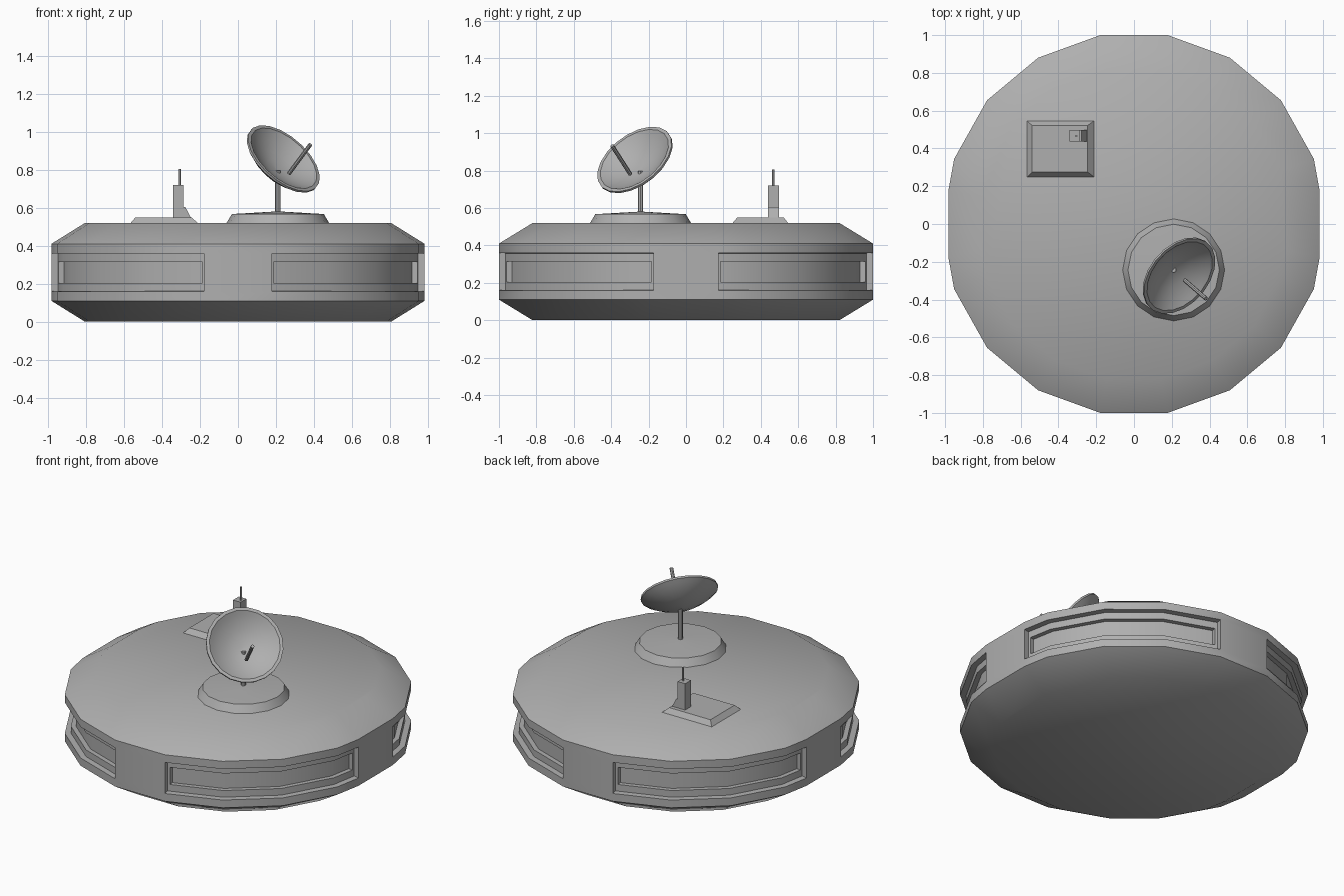
import bpy, bmesh, math
from mathutils import Vector

if "Cube" in bpy.data.objects:
    bpy.data.objects.remove(bpy.data.objects["Cube"])

grey = bpy.data.materials.new("dark_grey")
grey.diffuse_color = (0.43, 0.43, 0.43, 1)
grey.use_nodes = True
grey.node_tree.nodes["Principled BSDF"].inputs["Base Color"].default_value = grey.diffuse_color


def finish(name, bm, smooth=None):
    bmesh.ops.recalc_face_normals(bm, faces=bm.faces[:])
    me = bpy.data.meshes.new(name)
    bm.to_mesh(me)
    bm.free()
    me.materials.append(grey)
    ob = bpy.data.objects.new(name, me)
    bpy.context.collection.objects.link(ob)
    if smooth:
        bpy.ops.object.select_all(action='DESELECT')
        ob.select_set(True)
        bpy.context.view_layer.objects.active = ob
        bpy.ops.object.shade_smooth_by_angle(angle=math.radians(smooth))
    return ob


def loft(bm, rings):
    """Stack closed rings of points, capping both ends; returns faces per band."""
    vs = [[bm.verts.new(p) for p in r] for r in rings]
    n = len(vs[0])
    bands = [[bm.faces.new((a[i], a[(i + 1) % n], b[(i + 1) % n], b[i])) for i in range(n)]
             for a, b in zip(vs, vs[1:])]
    bm.faces.new(vs[0][::-1])
    bm.faces.new(vs[-1])
    return bands


def turned(name, profile, n, loc, axis=(0, 0, 1), smooth=35):
    """Loft circles (radius, height) along an axis starting at loc."""
    q = Vector((0, 0, 1)).rotation_difference(Vector(axis))
    bm = bmesh.new()
    loft(bm, [[q @ Vector((r * math.cos(2 * math.pi * i / n), r * math.sin(2 * math.pi * i / n), h)) + Vector(loc)
               for i in range(n)] for r, h in profile])
    return finish(name, bm, smooth)


def rect(x0, x1, y0, y1, z):
    return [(x0, y0, z), (x1, y0, z), (x1, y1, z), (x0, y1, z)]


def block(name, bottom, top):
    bm = bmesh.new()
    loft(bm, [bottom, top])
    return finish(name, bm)


# Hull: faceted disc with flats on the four sides
quarter = [(0.983, 0.175), (0.952, 0.345), (0.778, 0.655), (0.508, 0.88), (0.178, 1.0)]
outline = []
for sx, sy, step in ((1, 1, 1), (-1, 1, -1), (-1, -1, 1), (1, -1, -1)):
    outline += [(x * sx, y * sy) for x, y in quarter[::step]]
bm = bmesh.new()
levels = [(0.0, 0.82), (0.11, 1), (0.16, 1), (0.36, 1), (0.41, 1), (0.52, 0.82)]
wall = loft(bm, [[(x * s, y * s, z) for x, y in outline] for z, s in levels])[2]
bmesh.ops.recalc_face_normals(bm, faces=bm.faces[:])

# Stepped window recesses, one per quadrant
for q in range(4):
    faces = wall[q * 5:q * 5 + 4]
    for thick, half, scale in ((0.001, 0.098, 0.965), (0.015, 0.055, 1.0), (0.001, 0.055, 0.97)):
        bmesh.ops.inset_region(bm, faces=faces, thickness=thick, use_boundary=True, use_even_offset=True)
        for v in {v for f in faces for v in f.verts}:
            v.co.x *= scale
            v.co.y *= scale
            v.co.z = 0.26 + math.copysign(half, v.co.z - 0.26)
finish("hull", bm, 40)

# Dish pedestal and mast
turned("dish_base", [(0.273, 0.515), (0.242, 0.567), (0.02, 0.58)], 16, (0.21, -0.243, 0))
turned("dish_mast", [(0.014, 0.56), (0.014, 0.797)], 8, (0.21, -0.243, 0))

# Dish: outer bowl, rim lip, inner bowl
R, depth = 0.23, 0.09
axis = Vector((0.57, -0.50, 0.655)).normalized()
outer = [(max(R * t, 0.002), depth * (t * t - 1)) for t in (0, 0.25, 0.5, 0.75, 0.9, 1)]
inner = [((R - 0.02) * t + 0.001, 0.012 - 0.08 * (1 - t * t)) for t in (1, 0.9, 0.75, 0.5, 0.25, 0)]
turned("dish", outer + [(R, 0.012)] + inner, 20, (0.235, -0.27, 0.853), axis)

# Feed rod inside the dish
a, b = Vector((0.268, -0.297, 0.78)), Vector((0.381, -0.395, 0.933))
turned("feed_rod", [(0.011, 0), (0.011, (b - a).length)], 8, a, (b - a).normalized())

# Equipment pad with antenna tower
block("antenna_pad", rect(-0.57, -0.207, 0.245, 0.55, 0.515), rect(-0.54, -0.245, 0.275, 0.522, 0.55))
block("antenna_tower", rect(-0.342, -0.288, 0.438, 0.497, 0.545), rect(-0.342, -0.288, 0.438, 0.497, 0.72))
block("tower_brace", rect(-0.29, -0.246, 0.438, 0.497, 0.545), rect(-0.29, -0.278, 0.438, 0.497, 0.605))
turned("antenna", [(0.007, 0.715), (0.007, 0.805)], 6, (-0.306, 0.466, 0))
